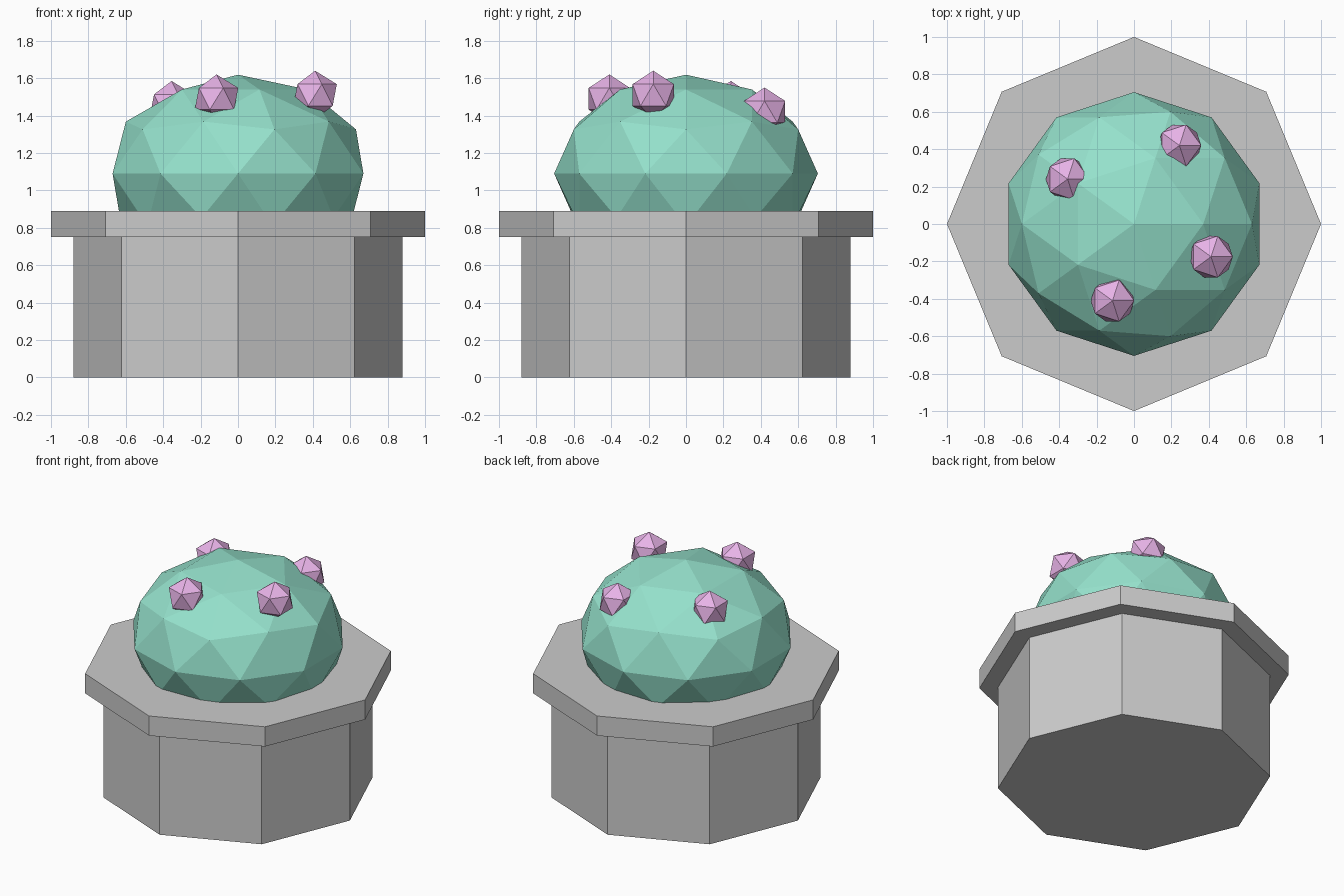
import bpy

if "Cube" in bpy.data.objects:
    bpy.data.objects.remove(bpy.data.objects["Cube"])


def material(name, color):
    mat = bpy.data.materials.new(name)
    mat.diffuse_color = color
    mat.use_nodes = True
    mat.node_tree.nodes["Principled BSDF"].inputs["Base Color"].default_value = mat.diffuse_color
    return mat


def octagon(name, radius, z0, z1):
    bpy.ops.mesh.primitive_cylinder_add(
        vertices=8, radius=radius, depth=z1 - z0, location=(0, 0, (z0 + z1) / 2))
    bpy.context.object.name = name


def faceted_ball(name, level, radius, location, mat, squash=1.0):
    bpy.ops.mesh.primitive_ico_sphere_add(
        subdivisions=level, radius=radius, location=location)
    ob = bpy.context.object
    ob.name = name
    ob.scale.z = squash
    ob.data.materials.append(mat)


green = material("cactus_green", (0.30, 0.75, 0.60, 1))
pink = material("flower_pink", (0.80, 0.45, 0.80, 1))

# Pot with overhanging rim
octagon("pot", 0.88, 0.0, 0.75)
octagon("pot_rim", 1.0, 0.75, 0.89)

# Squashed cactus body sunk into the pot
faceted_ball("cactus_body", 2, 0.705, (0, 0, 1.09), green, squash=0.75)

# Flowers half buried around the crown
flowers = [(-0.115, -0.41, 1.49), (0.412, -0.175, 1.51),
           (0.243, 0.42, 1.42), (-0.355, 0.24, 1.455)]
for i, pos in enumerate(flowers):
    faceted_ball(f"flower_{i + 1}", 1, 0.13, pos, pink)
